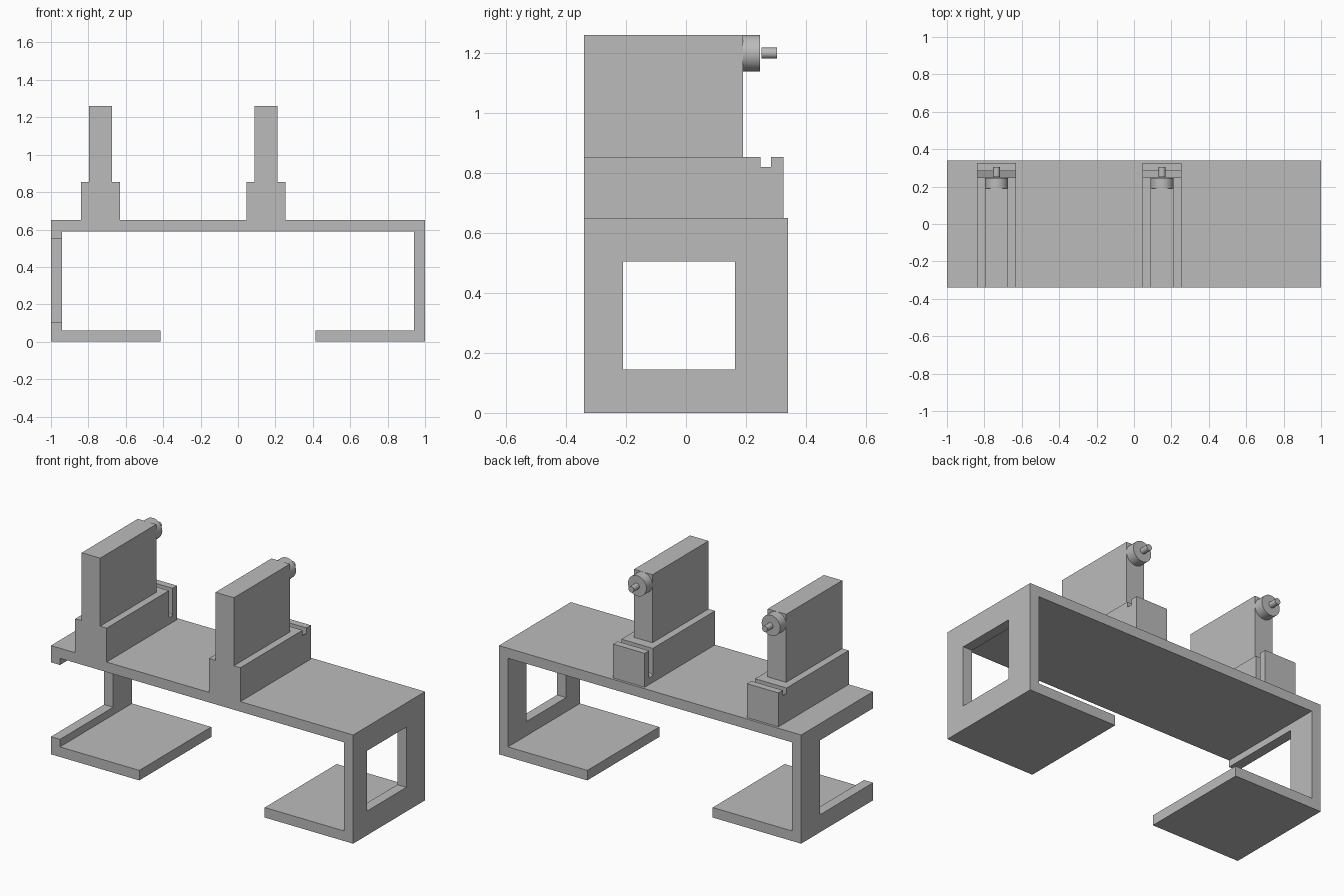
import bpy
import bmesh
from mathutils import Vector, Matrix

cube = bpy.data.objects.get("Cube")
if cube:
    bpy.data.objects.remove(cube, do_unlink=True)

grey = bpy.data.materials.new("plain grey")
grey.use_nodes = True
grey.diffuse_color = (0.5, 0.5, 0.5, 1)
grey.node_tree.nodes["Principled BSDF"].inputs["Base Color"].default_value = (0.5, 0.5, 0.5, 1)

FRONT, BACK = -0.34, 0.34
DECK_TOP, WALL = 0.65, 0.06


def finish(name, bm):
    bmesh.ops.recalc_face_normals(bm, faces=bm.faces)
    mesh = bpy.data.meshes.new(name)
    bm.to_mesh(mesh)
    bm.free()
    mesh.materials.append(grey)
    obj = bpy.data.objects.new(name, mesh)
    bpy.context.collection.objects.link(obj)
    return obj


def extrude_profile(name, points, y0, y1):
    """Extrude an x-z outline along y."""
    bm = bmesh.new()
    face = bm.faces.new([bm.verts.new((x, y0, z)) for x, z in points])
    out = bmesh.ops.extrude_face_region(bm, geom=[face])
    verts = [v for v in out["geom"] if isinstance(v, bmesh.types.BMVert)]
    bmesh.ops.translate(bm, verts=verts, vec=Vector((0, y1 - y0, 0)))
    return finish(name, bm)


def box(name, x, y, z):
    return extrude_profile(name, [(x[0], z[0]), (x[1], z[0]), (x[1], z[1]), (x[0], z[1])], *y)


def rod(name, x, z, radius, y0, y1):
    """Smooth round bar lying along y."""
    bm = bmesh.new()
    bmesh.ops.create_cone(bm, cap_ends=True, segments=48, radius1=radius, radius2=radius,
                          depth=y1 - y0, matrix=Matrix.Translation((x, (y0 + y1) / 2, z))
                          @ Matrix.Rotation(1.570796, 4, "X"))
    obj = finish(name, bm)
    bpy.ops.object.select_all(action="DESELECT")
    obj.select_set(True)
    bpy.context.view_layer.objects.active = obj
    bpy.ops.object.shade_smooth_by_angle()
    return obj


def cut(target, cutter):
    mod = target.modifiers.new("cut", "BOOLEAN")
    mod.operation = "DIFFERENCE"
    mod.solver = "EXACT"
    mod.object = cutter
    bpy.context.view_layer.objects.active = target
    bpy.ops.object.modifier_apply(modifier=mod.name)
    bpy.data.objects.remove(cutter, do_unlink=True)


# Bent frame: deck, two side walls and inward feet
foot, inner, under = 0.415, 1 - WALL, DECK_TOP - WALL
half = [(foot, WALL), (foot, 0), (1, 0), (1, DECK_TOP)]
inside = [(inner, under), (inner, WALL)]
outline = (half + [(-x, z) for x, z in reversed(half)]
           + [(-x, z) for x, z in reversed(inside)] + inside)
frame = extrude_profile("frame", outline, FRONT, BACK)

# Closed window in the left wall, front-open notch in the right wall
cut(frame, box("window_cutter", (0.8, 1.1), (-0.21, 0.163), (0.145, 0.505)))
cut(frame, box("notch_cutter", (-1.1, -0.8), (-0.5, 0.163), (0.105, 0.55)))

# Two stands; groove floors slope down towards each other
for side, x, s in (("right", -0.735, 1), ("left", 0.15, -1)):
    base = box(side + "_stand_base", (x - 0.104, x + 0.104), (FRONT, 0.325), (DECK_TOP, 0.853))
    wedge = [(x - s * 0.104, 0.82), (x + s * 0.104, 0.69), (x + s * 0.2, 0.69),
             (x + s * 0.2, 0.95), (x - s * 0.2, 0.95), (x - s * 0.2, 0.82)]
    cut(base, extrude_profile("groove_cutter", wedge, 0.248, 0.283))
    box(side + "_stand_blade", (x - 0.061, x + 0.061), (FRONT, 0.19), (0.853, 1.26))
    rod(side + "_collar", x, 1.199, 0.061, 0.19, 0.247)
    rod(side + "_pin", x, 1.199, 0.018, 0.252, 0.304)
